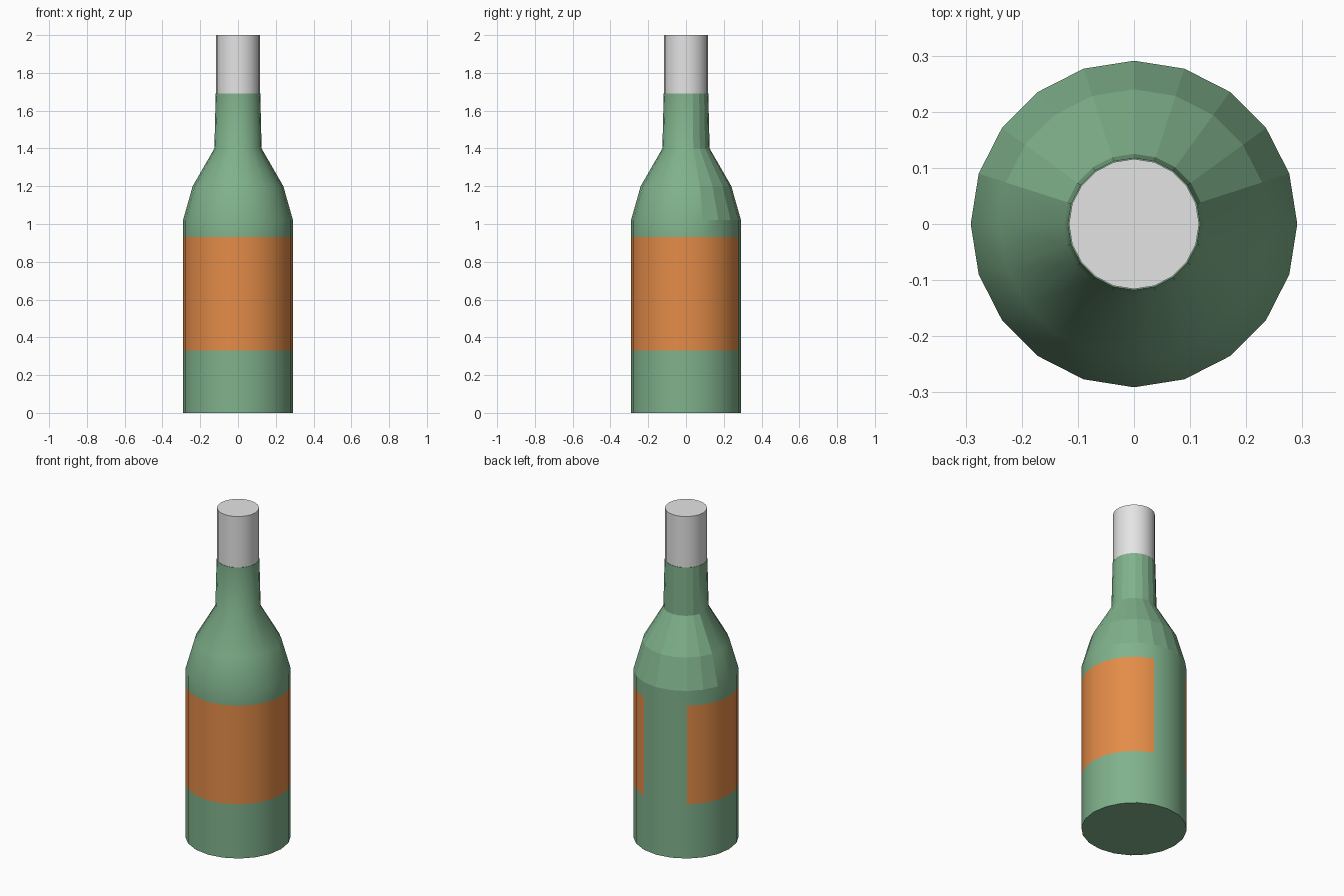
import bpy, bmesh, math

if "Cube" in bpy.data.objects:
    bpy.data.objects.remove(bpy.data.objects["Cube"])

SIDES = 20


def material(name, srgb):
    m = bpy.data.materials.new(name)
    lin = [((c / 255 + 0.055) / 1.055) ** 2.4 for c in srgb]
    m.diffuse_color = (*lin, 1)
    m.use_nodes = True
    m.node_tree.nodes["Principled BSDF"].inputs["Base Color"].default_value = m.diffuse_color
    return m


green = material("bottle_green", (128, 178, 140))
orange = material("label_orange", (228, 140, 72))
grey = material("cap_grey", (228, 228, 228))


def lathe(name, profile, mats):
    """Revolve (radius, z) points into a closed 20-sided solid."""
    bm = bmesh.new()
    rings = []
    for r, z in profile:
        rings.append([bm.verts.new((r * math.cos(i * math.tau / SIDES),
                                    r * math.sin(i * math.tau / SIDES), z))
                      for i in range(SIDES)])
    for a, b in zip(rings, rings[1:]):
        for i in range(SIDES):
            j = (i + 1) % SIDES
            bm.faces.new((a[i], a[j], b[j], b[i])).smooth = True
    bm.faces.new(rings[0][::-1])
    bm.faces.new(rings[-1])
    bm.normal_update()
    for e in bm.edges:
        if e.calc_face_angle(0) > math.radians(40):
            e.smooth = False
    me = bpy.data.meshes.new(name)
    bm.to_mesh(me)
    bm.free()
    for m in mats:
        me.materials.append(m)
    ob = bpy.data.objects.new(name, me)
    bpy.context.collection.objects.link(ob)
    return ob


# Glass body with the label band; the label leaves a gap at the back
body = lathe("bottle_body", [(0.291, 0), (0.291, 0.33), (0.291, 0.93), (0.291, 1.02),
                             (0.24, 1.20), (0.125, 1.40), (0.118, 1.69)],
             [green, orange])
for p in body.data.polygons:
    az = math.degrees(math.atan2(p.center.y, p.center.x))
    if 0.33 < p.center.z < 0.93 and not 72 < az < 126:
        p.material_index = 1
    # Faceted shoulder and neck on the back half
    if 1.02 < p.center.z < 1.68 and 18 < az < 162:
        p.use_smooth = False

# Cap sleeve
lathe("bottle_cap", [(0.116, 1.69), (0.116, 2.0)], [grey])
